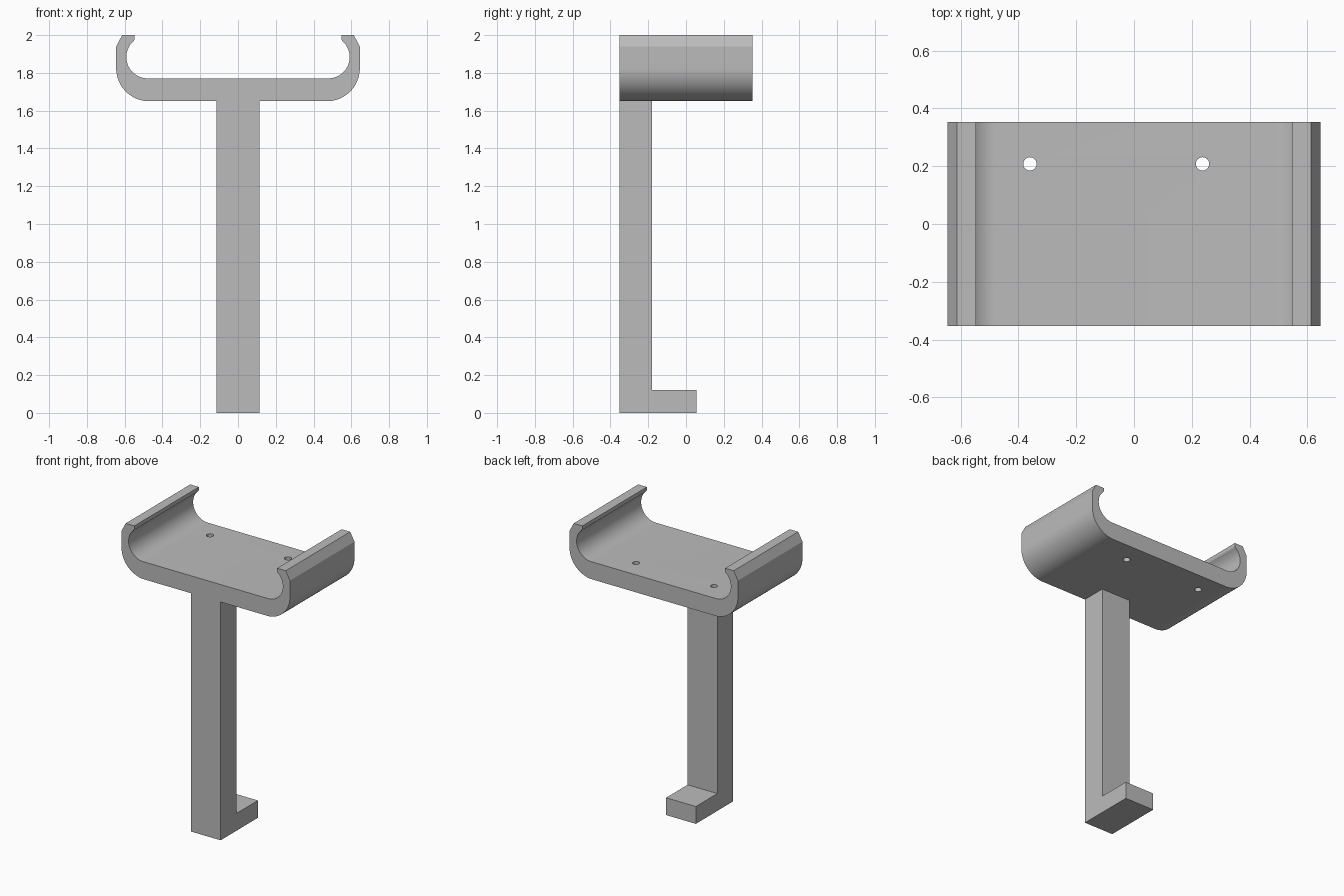
import bpy, bmesh
from math import cos, sin, radians
from mathutils import Vector

cube = bpy.data.objects.get("Cube")
if cube:
    bpy.data.objects.remove(cube, do_unlink=True)

grey = bpy.data.materials.new("plain grey")
grey.use_nodes = True
grey.diffuse_color = (0.5, 0.5, 0.5, 1)
grey.node_tree.nodes["Principled BSDF"].inputs["Base Color"].default_value = grey.diffuse_color

HALF_DEPTH = 0.353


def extrude_profile(name, points, direction):
    """Extrude a closed planar outline along a direction."""
    bm = bmesh.new()
    face = bm.faces.new([bm.verts.new(p) for p in points])
    top = bmesh.ops.extrude_face_region(bm, geom=[face])["geom"]
    bmesh.ops.translate(bm, vec=Vector(direction),
                        verts=[g for g in top if isinstance(g, bmesh.types.BMVert)])
    bmesh.ops.recalc_face_normals(bm, faces=bm.faces)
    mesh = bpy.data.meshes.new(name)
    bm.to_mesh(mesh)
    bm.free()
    obj = bpy.data.objects.new(name, mesh)
    mesh.materials.append(grey)
    bpy.context.collection.objects.link(obj)
    return obj


def arc(cx, cz, r, start, end, steps):
    angles = [radians(start + (end - start) * i / steps) for i in range(steps + 1)]
    return [(cx + r * cos(a), cz + r * sin(a)) for a in angles]


# Cradle tray: half outline with curled lip, mirrored across x
half = arc(0.47, 1.825, 0.175, -90, 0, 20)
half += [(0.645, 1.94), (0.613, 2.0), (0.547, 2.0), (0.547, 1.978)]
half += arc(0.478, 1.884, 0.113, 50, -90, 28)
outline = half + [(-x, z) for x, z in reversed(half)]
tray = extrude_profile("cradle_tray", [(x, -HALF_DEPTH, z) for x, z in outline],
                       (0, 2 * HALF_DEPTH, 0))

# Screw holes through the tray floor
for i, x in enumerate((-0.36, 0.237)):
    bpy.ops.mesh.primitive_cylinder_add(vertices=32, radius=0.023, depth=0.4,
                                        location=(x, 0.208, 1.71))
    cutter = bpy.context.object
    cutter.name = f"screw_hole_cutter_{i + 1}"
    cutter.data.materials.append(grey)
    cut = tray.modifiers.new("screw_hole", 'BOOLEAN')
    cut.operation = 'DIFFERENCE'
    cut.solver = 'EXACT'
    cut.object = cutter
    bpy.context.view_layer.objects.active = tray
    bpy.ops.object.modifier_apply(modifier=cut.name)
    bpy.data.objects.remove(cutter, do_unlink=True)

bpy.ops.object.select_all(action='DESELECT')
tray.select_set(True)
bpy.context.view_layer.objects.active = tray
bpy.ops.object.shade_smooth_by_angle(angle=radians(20))

# Upright post with a foot turned to the back
HALF_WIDTH = 0.114
side = [(-HALF_DEPTH, 0), (0.055, 0), (0.055, 0.12), (-0.18, 0.12),
        (-0.18, 1.65), (-HALF_DEPTH, 1.65)]
extrude_profile("post_and_foot", [(-HALF_WIDTH, y, z) for y, z in side],
                (2 * HALF_WIDTH, 0, 0))
